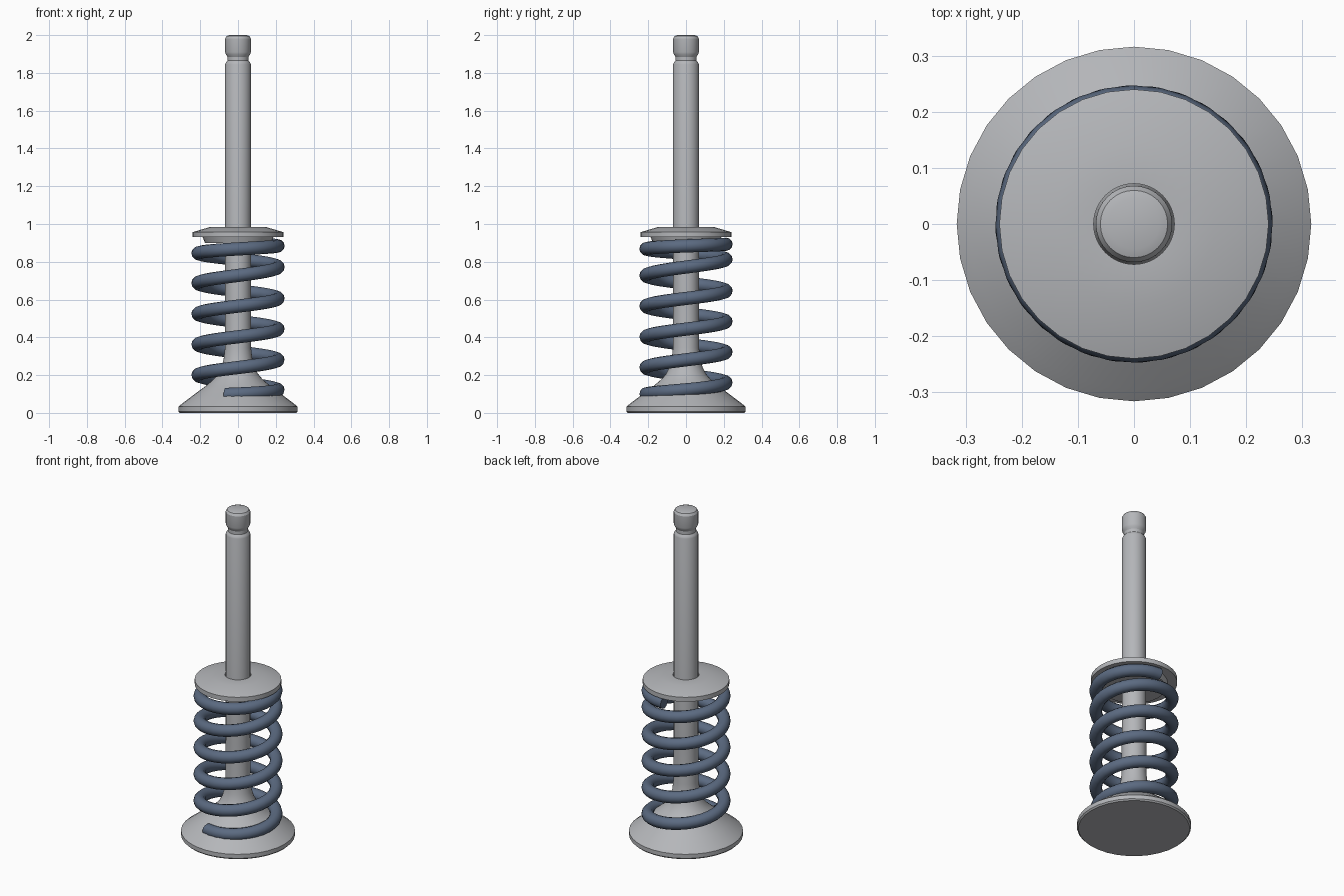
import bpy, bmesh, math

if "Cube" in bpy.data.objects:
    bpy.data.objects.remove(bpy.data.objects["Cube"])

def material(name, rgb):
    m = bpy.data.materials.new(name)
    m.diffuse_color = (*rgb, 1)
    m.use_nodes = True
    m.node_tree.nodes["Principled BSDF"].inputs["Base Color"].default_value = m.diffuse_color
    return m

steel = material("light steel", (0.46, 0.47, 0.49))
blue = material("spring blue", (0.105, 0.145, 0.22))

def finish(name, bm, mat, angle=30):
    bmesh.ops.recalc_face_normals(bm, faces=bm.faces)
    me = bpy.data.meshes.new(name)
    bm.to_mesh(me)
    bm.free()
    me.materials.append(mat)
    ob = bpy.data.objects.new(name, me)
    bpy.context.collection.objects.link(ob)
    bpy.ops.object.select_all(action='DESELECT')
    ob.select_set(True)
    bpy.context.view_layer.objects.active = ob
    bpy.ops.object.shade_smooth_by_angle(angle=math.radians(angle))
    return ob

def lathe(name, profile, mat, closed=False, sides=32):
    bm = bmesh.new()
    rings = []
    for r, z in profile:
        rings.append([bm.verts.new((r * math.cos(2 * math.pi * i / sides),
                                    r * math.sin(2 * math.pi * i / sides), z))
                      for i in range(sides)])
    pairs = list(zip(rings, rings[1:]))
    if closed:
        pairs.append((rings[-1], rings[0]))
    else:
        bm.faces.new(rings[0])
        bm.faces.new(rings[-1])
    for a, b in pairs:
        for i in range(sides):
            j = (i + 1) % sides
            bm.faces.new((a[i], a[j], b[j], b[i]))
    return finish(name, bm, mat)

# valve: head, flared neck, stem with keeper groove and bevelled tip
lathe("valve", [(0.308, 0), (0.316, 0.008), (0.316, 0.033), (0.295, 0.05),
                (0.235, 0.095), (0.172, 0.142), (0.13, 0.178), (0.105, 0.208),
                (0.088, 0.242), (0.076, 0.285), (0.069, 0.345), (0.068, 0.6),
                (0.068, 1.845), (0.064, 1.855), (0.056, 1.865), (0.056, 1.885),
                (0.064, 1.898), (0.068, 1.91), (0.068, 1.982), (0.06, 1.995),
                (0.045, 2.0)], steel)

# spring retainer: ring with bevelled top and a locating boss underneath
lathe("retainer", [(0.072, 0.985), (0.145, 0.985), (0.24, 0.957), (0.24, 0.93),
                   (0.187, 0.93), (0.175, 0.9), (0.072, 0.9)], steel, closed=True)

# spring: heights of the wire centre at each quarter turn, eased at both ends
heights = [0.093, 0.1, 0.122, 0.16, 0.2, 0.24] + \
          [0.281 + 0.0406 * i for i in range(12)] + \
          [0.772, 0.813, 0.845, 0.868, 0.884, 0.893, 0.896]
R, WIRE, SIDES, STEPS = 0.212, 0.035, 12, 8

def height(q):
    k = min(max(int(q), 1), len(heights) - 3)
    t = q - k
    a, b, c, d = heights[k - 1:k + 3]
    return b + 0.5 * t * (c - a + t * (2*a - 5*b + 4*c - d + t * (3*(b - c) + d - a)))

bm = bmesh.new()
rings = []
q0, q1 = 0.8, 23.0
n = round((q1 - q0) * STEPS)
for s in range(n + 1):
    q = q0 + (q1 - q0) * s / n
    ang = (q - 2) * math.pi / 2
    z = height(q)
    ring = []
    for i in range(SIDES):
        t = 2 * math.pi * i / SIDES
        r = R + WIRE * math.cos(t)
        ring.append(bm.verts.new((r * math.cos(ang), r * math.sin(ang), z + WIRE * math.sin(t))))
    rings.append(ring)
for a, b in zip(rings, rings[1:]):
    for i in range(SIDES):
        j = (i + 1) % SIDES
        bm.faces.new((a[i], a[j], b[j], b[i]))
bm.faces.new(rings[0])
bm.faces.new(rings[-1])
finish("spring", bm, blue, 40)
